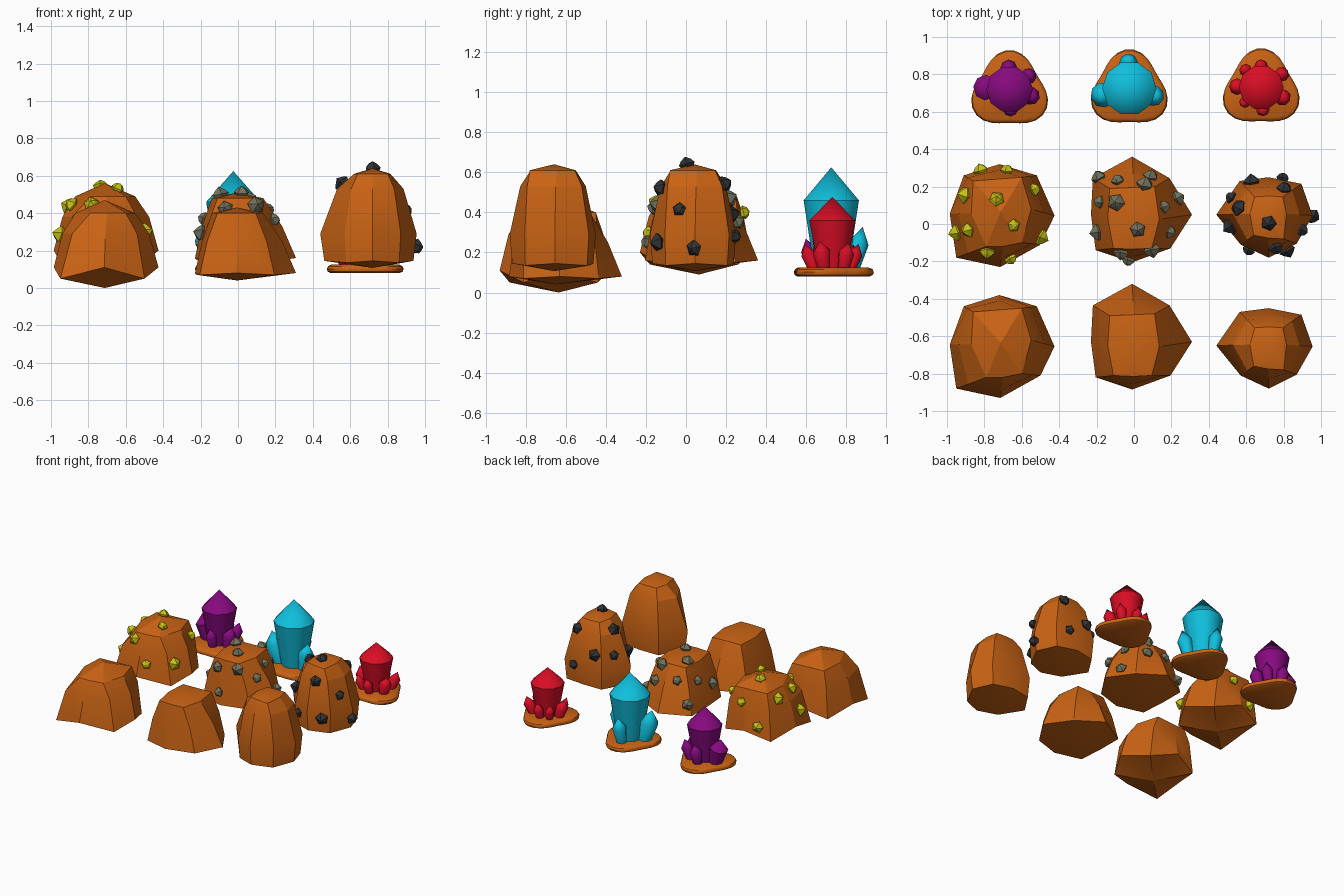
import bpy, bmesh, math
from mathutils import Vector
from mathutils.bvhtree import BVHTree

if "Cube" in bpy.data.objects:
    bpy.data.objects.remove(bpy.data.objects["Cube"])


def mat(name, rgb):
    m = bpy.data.materials.new(name)
    m.diffuse_color = (*rgb, 1)
    m.use_nodes = True
    m.node_tree.nodes["Principled BSDF"].inputs["Base Color"].default_value = m.diffuse_color
    return m


ORANGE = mat("orange rock", (0.59, 0.125, 0.007))
YELLOW = mat("yellow ore", (0.58, 0.54, 0.006))
GREY = mat("grey green ore", (0.17, 0.17, 0.11))
DARK = mat("charcoal ore", (0.03, 0.032, 0.036))
PURPLE = mat("purple crystal", (0.24, 0.003, 0.21))
TEAL = mat("teal crystal", (0.005, 0.52, 0.72))
RED = mat("red crystal", (0.70, 0.004, 0.018))


def finish(name, bm, material, angle=None):
    bmesh.ops.recalc_face_normals(bm, faces=bm.faces)
    me = bpy.data.meshes.new(name)
    bm.to_mesh(me)
    bm.free()
    me.materials.append(material)
    ob = bpy.data.objects.new(name, me)
    bpy.context.collection.objects.link(ob)
    if angle:
        bpy.ops.object.select_all(action='DESELECT')
        ob.select_set(True)
        bpy.context.view_layer.objects.active = ob
        bpy.ops.object.shade_smooth_by_angle(angle=math.radians(angle))
    return ob


def loft(bm, rings, bottom, top):
    """Bridge equal rings of points and close both ends with a fan."""
    rows = [[bm.verts.new(p) for p in r] for r in rings]
    n = len(rows[0])
    for a, b in zip(rows, rows[1:]):
        for i in range(n):
            j = (i + 1) % n
            bm.faces.new((a[i], a[j], b[j], b[i]))
    for row, tip in ((rows[0], bottom), (rows[-1], top)):
        v = bm.verts.new(tip)
        for i in range(n):
            bm.faces.new((row[i], row[(i + 1) % n], v))


def turned(bm, origin, axis, profile, sides, spin=0.0):
    """Faceted gem: profile of (radius, height), last point is the tip height."""
    q = Vector(axis).normalized().to_track_quat('Z', 'Y')
    o = Vector(origin)

    def at(r, h, i):
        a = spin + 2 * math.pi * i / sides
        return o + q @ Vector((r * math.cos(a), r * math.sin(a), h))
    rings = [[at(r, h, i) for i in range(sides)] for r, h in profile[:-1]]
    loft(bm, rings, at(0, profile[0][1], 0), at(0, profile[-1][1], 0))


# Rock outlines (N, NE, E, SE, S, SW, W, NW), top outlines, and (height, blend) levels
left_base = [(-.72, -.38), (-.52, -.44), (-.425, -.655), (-.50, -.81),
             (-.715, -.93), (-.95, -.88), (-.985, -.645), (-.91, -.44)]
left_top = [(-.73, -.46), (-.60, -.45), (-.55, -.62), (-.60, -.80),
            (-.70, -.82), (-.79, -.82), (-.87, -.645), (-.86, -.47)]
mid_base = [(-.01, -.32), (.19, -.435), (.31, -.63), (.195, -.81),
            (-.01, -.885), (-.205, -.82), (-.23, -.63), (-.22, -.435)]
mid_top = [(0, -.485), (.11, -.48), (.135, -.655), (.095, -.81),
           (0, -.815), (-.11, -.81), (-.14, -.65), (-.13, -.49)]
right_base = [(.72, -.45), (.895, -.485), (.955, -.655), (.87, -.805),
              (.72, -.88), (.57, -.81), (.44, -.65), (.565, -.47)]
right_top = [(.72, -.55), (.795, -.555), (.815, -.645), (.80, -.78),
             (.72, -.775), (.64, -.76), (.62, -.645), (.645, -.555)]

ROCKS = {
    "left": (left_base, left_top, [(.08, 0), (.29, .4), (.40, 1)], 0.0, .47, .03),
    "middle": (mid_base, mid_top, [(.075, 0), (.25, .42), (.40, 1)], .04, .43, .005),
    "right": (right_base, right_top, [(.14, .12), (.29, 0), (.53, .5), (.61, 1)], .107, .64, .005),
}


def rock(name, key, dy=0.0, dz=0.0):
    base, top, levels, low, high, wave = ROCKS[key]
    rings = []
    for k, (z, t) in enumerate(levels):
        ring = []
        for i, (b, c) in enumerate(zip(base, top)):
            p = Vector(b).lerp(Vector(c), t)
            rise = wave * (-1) ** i if k == 0 else 0
            ring.append((p.x, p.y + dy, z + dz + rise))
        rings.append(ring)
    cx = sum(p[0] for p in top) / 8
    cy = sum(p[1] for p in top) / 8 + dy
    bm = bmesh.new()
    loft(bm, rings, (cx, cy, low + dz), (cx, cy, high + dz))
    bmesh.ops.recalc_face_normals(bm, faces=bm.faces)
    tree = BVHTree.FromBMesh(bm)
    finish(name, bm, ORANGE, 22)
    return tree


# Plain rocks in the front row
for key in ROCKS:
    rock(key + "_plain_rock", key)

# Ore rocks in the middle row: approximate nugget spots snapped to the rock
yellow_spots = [(-.835, .33, .25), (-.675, .30, .40), (-.92, .16, .44), (-.735, .14, .56),
                (-.49, .20, .44), (-.965, -.05, .29), (-.90, -.035, .45), (-.635, -.01, .55),
                (-.50, -.07, .30), (-.785, -.155, .45), (-.65, -.20, .30)]
grey_spots = [(-.20, .28, .24), (-.095, .25, .40), (.055, .225, .48), (.10, .28, .36),
              (-.21, .12, .38), (-.095, .115, .50), (.245, .145, .23), (.19, .105, .44),
              (-.225, -.05, .30), (.02, -.03, .51), (.185, -.04, .36), (.095, -.125, .44),
              (-.065, -.14, .42), (-.025, -.18, .25)]
dark_spots = [(.72, .0, .66), (.80, .26, .28), (.63, .22, .39), (.80, .17, .53),
              (.51, .15, .39), (.555, .09, .56), (.965, .05, .22), (.875, -.02, .41),
              (.495, -.03, .38), (.75, -.105, .52), (.60, -.17, .24), (.83, -.16, .25)]
for key, dy, dz, spots, material in (("left", .70, .09, yellow_spots, YELLOW),
                                     ("middle", .68, .08, grey_spots, GREY),
                                     ("right", .70, 0, dark_spots, DARK)):
    tree = rock(key + "_ore_rock", key, dy, dz)
    bm = bmesh.new()
    for i, s in enumerate(spots):
        loc, normal, _, _ = tree.find_nearest(Vector(s))
        k = (1.0, .85, 1.12)[i % 3]
        turned(bm, loc, normal, [(.024 * k, -.02), (.043 * k, .012), (.026 * k, .032), (0, .048 * k)],
               5, i * 1.3)
    finish(key + "_ore_nuggets", bm, material)


# Crystal clusters in the back row: (x, y, radius) of each small crystal tip
def cluster(name, material, cx, cy, radius, shoulder, peak, small, small_top):
    # Three-lobed pad
    bm = bmesh.new()
    rings = []
    for scale, z in ((.9, .08), (.98, .088), (1, .102), (.97, .116), (.88, .125)):
        ring = []
        for i in range(30):
            a = 2 * math.pi * i / 30
            r = scale * (.195 + .025 * math.cos(3 * (a - math.pi / 2)))
            ring.append((cx + r * math.cos(a), cy - .01 + r * math.sin(a), z))
        rings.append(ring)
    loft(bm, rings, (cx, cy, .08), (cx, cy, .125))
    finish(name + "_pad", bm, ORANGE, 40)
    # Large central crystal
    bm = bmesh.new()
    turned(bm, (cx, cy, 0), (0, 0, 1), [(radius * .6, .1), (radius, shoulder), (0, peak)], 10)
    finish(name + "_main_crystal", bm, material, 38)
    # Small crystals leaning outward
    bm = bmesh.new()
    for x, y, r in small:
        tip = Vector((x, y, small_top + (r - .045) * 1.5))
        foot = Vector((cx + (x - cx) * .65, cy + (y - cy) * .65, .1))
        d = tip - foot
        h = d.length
        turned(bm, foot, d, [(r * .65, 0), (r, h * .68), (0, h * 1.04)], 8)
    finish(name + "_small_crystals", bm, material, 46)


cluster("purple", PURPLE, -.665, .72, .125, .39, .53,
        [(-.81, .73, .068), (-.67, .85, .045), (-.55, .80, .043),
         (-.535, .68, .048), (-.66, .60, .04)], .27)
cluster("teal", TEAL, -.025, .725, .145, .46, .625,
        [(-.03, .88, .05), (-.185, .685, .068), (.125, .68, .055)], .31)
cluster("red", RED, .68, .73, .12, .36, .477,
        [(.585, .835, .034), (.68, .86, .036), (.805, .81, .04), (.535, .735, .045),
         (.81, .67, .045), (.69, .595, .036), (.58, .64, .03)], .25)
